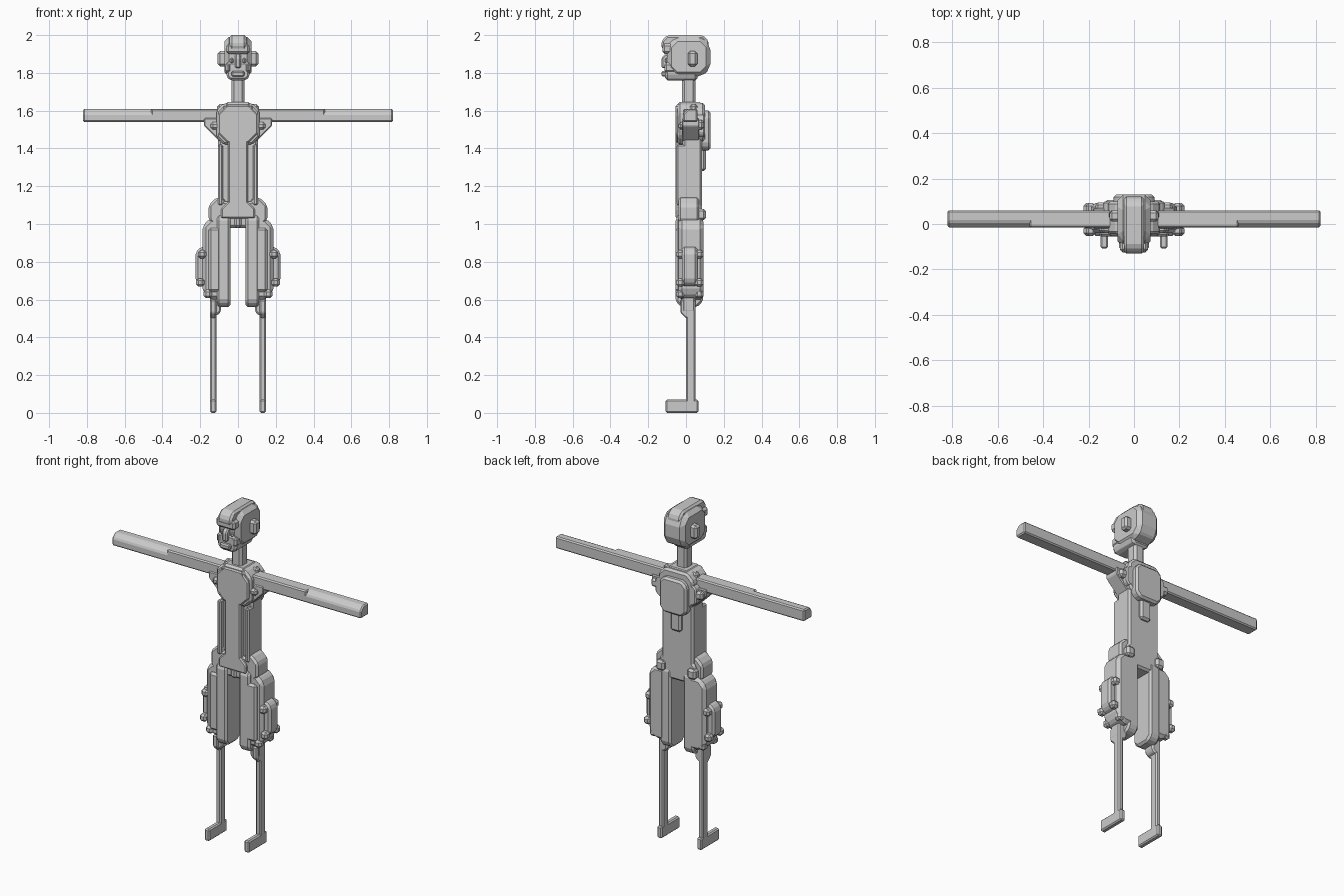
import bpy
import bmesh
from mathutils import Vector

if "Cube" in bpy.data.objects:
    bpy.data.objects.remove(bpy.data.objects["Cube"])

# Chamfer widths
FINE, SOFT, WIDE = .007, .012, .024

# Shared landmarks of the figure
FRONT, BACK = -.055, .085
KNEE, CROTCH, HIP, CHEST, COLLAR = .6, .98, 1.1, 1.42, 1.6
ARM_LOW, ARM_TOP = 1.54, 1.61
CHIN, BROW, CROWN = 1.76, 1.9, 2


def anywhere(p):
    return True


def outer(p):
    return p.x > 0


def upper(p):
    return p.z > 0


def lower(p):
    return p.z < 0


def front_top(p):
    return p.y < 0 < p.z


def front_bottom(p):
    return p.y < 0 and p.z < 0


def outer_bottom(p):
    return p.z < 0 < p.x


def bevel(bm, edges, width):
    bmesh.ops.bevel(bm, geom=edges, offset=width, segments=1,
                    affect='EDGES', clamp_overlap=True)


def block(name, x, y, z, chamfer=SOFT, cut=0, along='y', where=anywhere,
          paired=False):
    """Box between limits; chosen edges are cut deeply, then all chamfered.

    A single number for x means a centred half width.
    """
    if not isinstance(x, tuple):
        x = (-x, x)
    low, high = (Vector(ends) for ends in zip(x, y, z))
    bm = bmesh.new()
    bmesh.ops.create_cube(bm, size=1)
    deep = []
    for edge in bm.edges:
        start, end = (v.co for v in edge.verts)
        if getattr(end - start, along) and where((start + end) / 2):
            deep.append(edge)
    bmesh.ops.scale(bm, vec=high - low, verts=bm.verts)
    bmesh.ops.translate(bm, vec=(low + high) / 2, verts=bm.verts)
    if cut:
        bevel(bm, deep, cut)
    bevel(bm, bm.edges[:], chamfer)
    mesh = bpy.data.meshes.new(name)
    bm.to_mesh(mesh)
    bm.free()
    obj = bpy.data.objects.new(name, mesh)
    bpy.context.collection.objects.link(obj)
    if paired:
        obj.modifiers.new("Mirror", 'MIRROR')


def pair(name, x, y, z, **options):
    """Block on the left, mirrored to the right."""
    block(name, x, y, z, paired=True, **options)


# Head and neck
block("skull", .072, (-.1, .13), (1.78, 1.99), cut=.045, along='x',
      chamfer=WIDE)
block("crown", .045, (-.13, .12), (BROW, CROWN), cut=.03, along='x')
block("jaw", .062, (-.11, .06), (CHIN, 1.86), cut=.02, where=lower)
block("brow", .062, (-.125, 0), (BROW, 1.955))
block("nose", .016, (-.13, 0), (1.825, BROW), cut=.02, along='x',
      where=front_top, chamfer=FINE)
block("mouth", .034, (-.13, 0), (1.78, 1.81), chamfer=FINE)
pair("cheek", (.036, .066), (-.115, 0), (1.8, 1.855))
pair("eye", (.024, .042), (-.11, 0), (1.85, 1.88), chamfer=FINE)
pair("ear", (.05, .108), (.01, .06), (1.835, 1.915))
block("neck", .034, (-.02, .05), (COLLAR, 1.8))

# Torso core and collar
block("waist_core", .105, (-.018, BACK), (1, 1.5))
block("chest", .115, (-.045, .1), (CHEST, 1.64), cut=.04)
block("collar", .068, (-.045, BACK), (COLLAR, 1.645))
pair("waist_edge", (.08, .105), (-.05, .03), (HIP, CHEST), chamfer=FINE)

# Front plate: octagon above, narrow strip, flare at the belly
block("breast_plate", .105, (FRONT, 0), (1.43, 1.63), cut=.05, chamfer=FINE)
block("belly_strip", .052, (FRONT, 0), (1.03, 1.5), chamfer=FINE)
block("belly_flare", .09, (FRONT, 0), (1.03, 1.12), cut=.04, where=upper,
      chamfer=FINE)
block("groin_stud", .02, (-.05, 0), (CROTCH, 1.04))

# Back panels
block("upper_back", .09, (0, .13), (1.39, COLLAR), cut=.03)
block("lower_back_panel", .035, (0, .105), (1.28, CHEST))

# Shoulders and arms, with a broad chamfer along the forearm
pair("collar_knob", (.05, .08), (FRONT, -.02), (1.585, 1.635))
pair("collar_stud", (.06, .11), (.02, .06), (1.58, 1.635))
pair("shoulder_blade", (.08, .135), (.04, .1), (1.46, 1.58), cut=.02)
pair("shoulder_tuft", (.1, .17), (.03, .095), (1.5, 1.55))
pair("shoulder_front_tuft", (.1, .145), (-.04, .02), (1.5, ARM_LOW))
pair("armpit", (.09, .18), (-.02, .07), (1.44, 1.56), cut=.08,
     where=outer_bottom)
pair("upper_arm", (.06, .46), (-.015, .06), (ARM_LOW, ARM_TOP), chamfer=FINE)
pair("forearm", (.44, .82), (-.015, .06), (ARM_LOW, ARM_TOP), cut=.025,
     along='x', where=front_top, chamfer=FINE)

# Hips
block("pelvis", .12, (-.04, BACK), (CROTCH, 1.12), cut=.03, where=upper)
pair("hip", (.07, .155), (-.04, .07), (CROTCH, 1.14), cut=.04, where=outer)
pair("hip_knob", (.075, .13), (.04, .105), (1.02, 1.08))

# Thighs: inner panel, padded middle and ragged outer layer
pair("thigh_inner", (.04, .112), (FRONT, .09), (.56, 1.06), cut=.03,
     along='x')
pair("thigh_middle", (.08, .188), (-.04, .092), (KNEE, 1.03), cut=.04,
     where=outer, chamfer=.018)
pair("thigh_outer", (.14, .225), (-.02, .06), (.67, .88), cut=.03,
     where=outer)
pair("thigh_front_pad", (.09, .155), (FRONT, .02), (.64, CROTCH))
size = .022
for x, z in ((.16, .63), (.2, .69), (.19, .84)):
    for y in (-.03, .07):
        limits = [(c - size, c + size) for c in (x, y, z)]
        pair("thigh_tuft", *limits)

# Knees, shins and feet
pair("knee", (.09, .148), (-.02, .05), (.515, .63), cut=.02, where=lower)
pair("shin_top", (.115, .147), (-.03, .05), (.5, KNEE), cut=.03, along='x',
     where=front_bottom, chamfer=FINE)
pair("shin", (.115, .147), (0, .05), (.03, KNEE), chamfer=FINE)
pair("foot", (.115, .147), (-.108, .065), (0, .07), chamfer=FINE)
